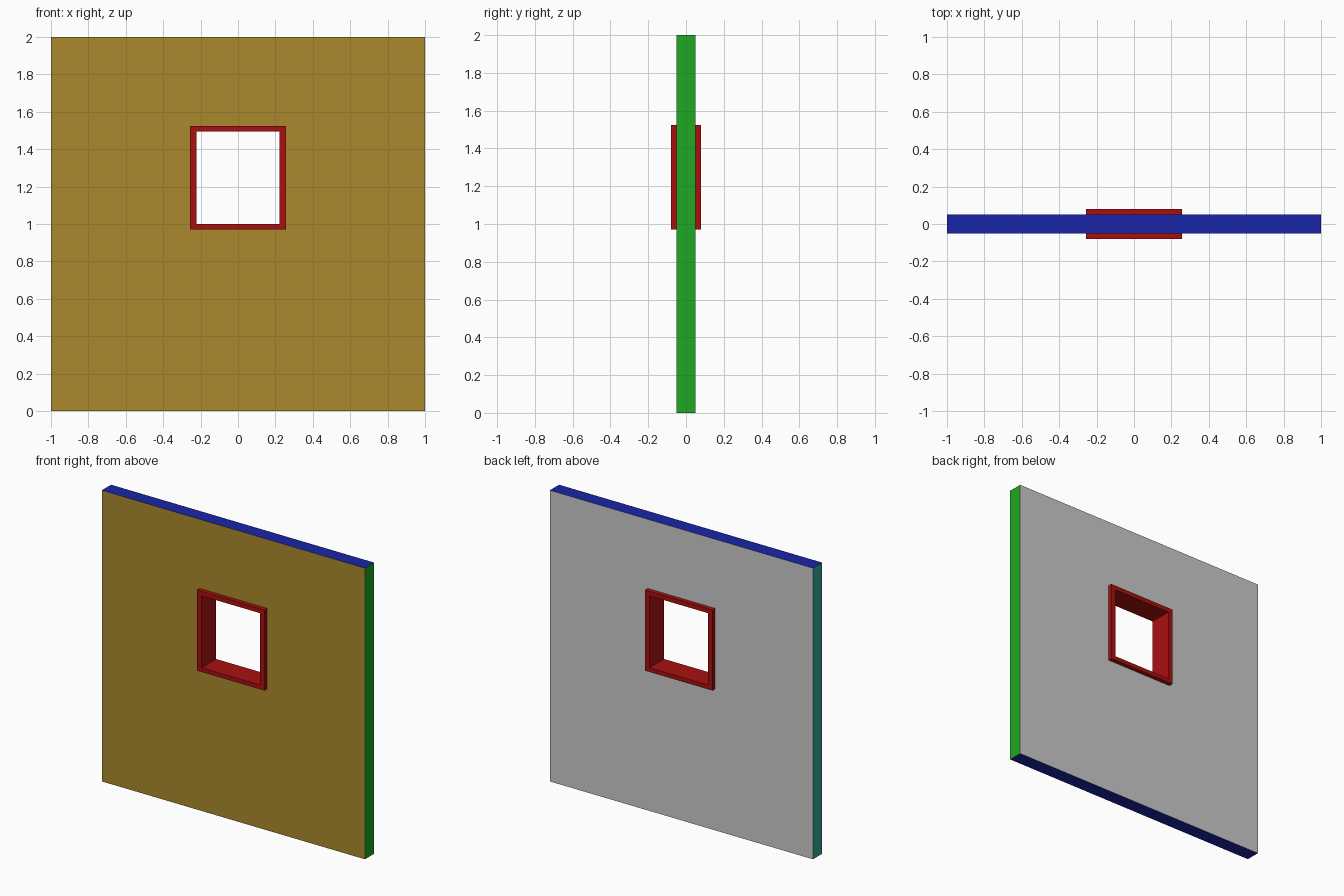
import bpy, bmesh
from mathutils import Vector

if "Cube" in bpy.data.objects:
    bpy.data.objects.remove(bpy.data.objects["Cube"])


def material(name, rgb):
    m = bpy.data.materials.new(name)
    m.diffuse_color = (*rgb, 1)
    m.use_nodes = True
    m.node_tree.nodes["Principled BSDF"].inputs["Base Color"].default_value = m.diffuse_color
    return m


def framed_panel(name, outer, inner, depth, mats, pick):
    """Extrude a rectangle with a rectangular hole; (x half-width, z low, z high)."""
    bm = bmesh.new()
    rings = []
    for y in (-depth / 2, depth / 2):
        for w, lo, hi in (outer, inner):
            rings.append([bm.verts.new((x, y, z)) for x, z in
                          ((-w, lo), (w, lo), (w, hi), (-w, hi))])
    of, inf, ob, inb = rings
    for a, b in ((of, inf), (inf, inb), (inb, ob), (ob, of)):
        for i in range(4):
            j = (i + 1) % 4
            bm.faces.new((a[i], a[j], b[j], b[i]))
    bmesh.ops.recalc_face_normals(bm, faces=bm.faces)
    for f in bm.faces:
        f.material_index = pick(f.normal)
    me = bpy.data.meshes.new(name)
    bm.to_mesh(me)
    bm.free()
    for m in mats:
        me.materials.append(m)
    ob = bpy.data.objects.new(name, me)
    bpy.context.collection.objects.link(ob)
    return ob


ochre = material("ochre", (0.4, 0.25, 0.025))
grey = material("grey", (0.51, 0.51, 0.51))
green = material("green", (0.013, 0.39, 0.017))
teal = material("teal", (0.039, 0.39, 0.34))
blue = material("blue", (0.01, 0.018, 0.39))
red = material("red", (0.4, 0.005, 0.005))


# Each side of the wall has its own colour
def wall_side(n):
    sides = ((0, -1, 0), (0, 1, 0), (1, 0, 0), (-1, 0, 0), (0, 0, 1), (0, 0, -1))
    return (0, 1, 2, 3, 4, 4)[max(range(6), key=lambda i: n.dot(Vector(sides[i])))]


# Wall with window opening
framed_panel("wall", (1, 0, 2), (0.24, 0.985, 1.51), 0.10,
             (ochre, grey, green, teal, blue), wall_side)

# Window frame, proud of the wall on both faces
framed_panel("window_frame", (0.256, 0.971, 1.525), (0.222, 1.0, 1.494), 0.158,
             (red,), lambda n: 0)
